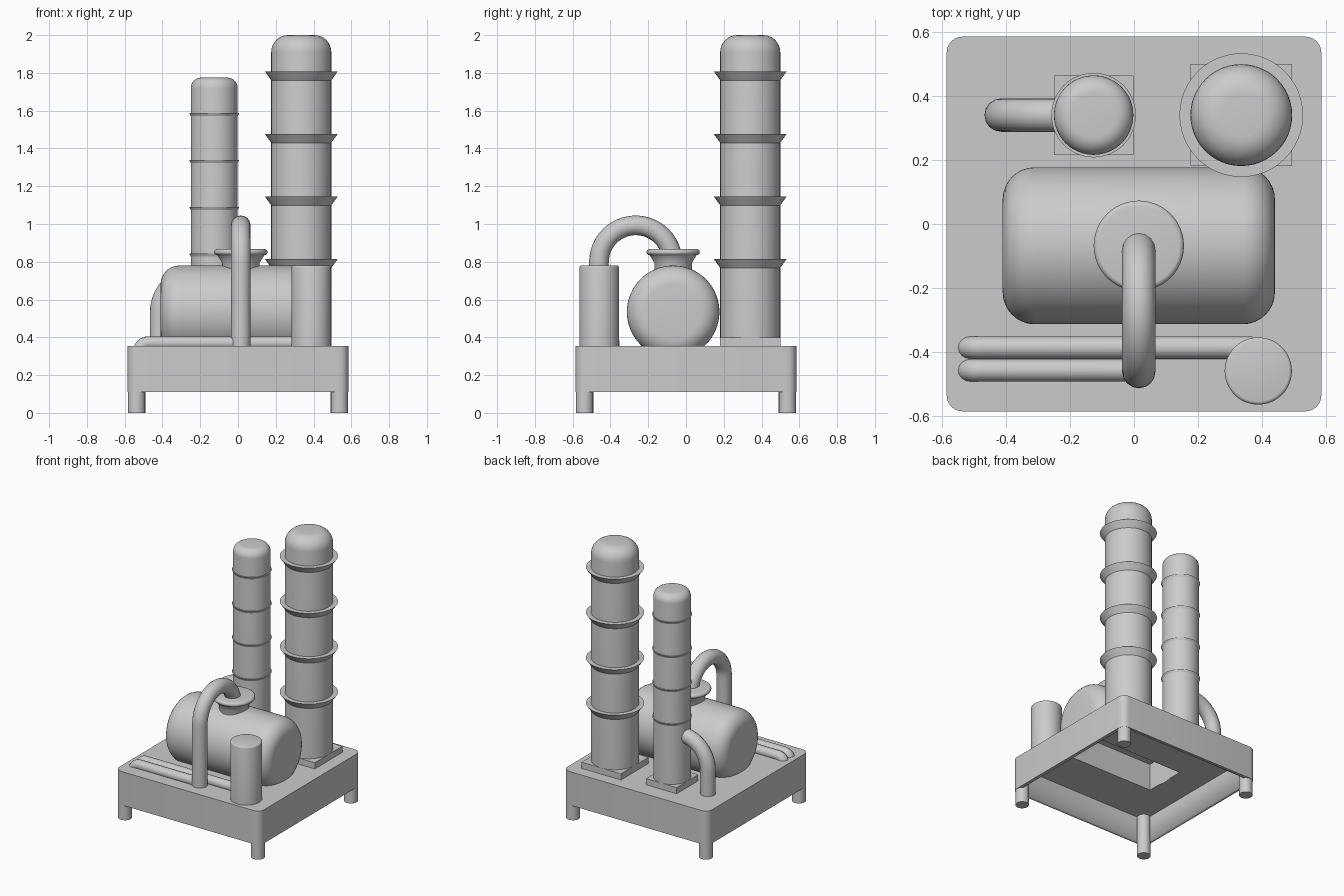
import bpy, bmesh, math
from mathutils import Matrix, Vector

if "Cube" in bpy.data.objects:
    bpy.data.objects.remove(bpy.data.objects["Cube"])


def finish(name, bm, smooth=True):
    bmesh.ops.recalc_face_normals(bm, faces=bm.faces)
    me = bpy.data.meshes.new(name)
    bm.to_mesh(me)
    bm.free()
    ob = bpy.data.objects.new(name, me)
    bpy.context.collection.objects.link(ob)
    if smooth:
        bpy.ops.object.select_all(action='DESELECT')
        ob.select_set(True)
        bpy.context.view_layer.objects.active = ob
        bpy.ops.object.shade_smooth_by_angle(angle=math.radians(35))
    return ob


def box(name, x, y, z, corner=0.0):
    bm = bmesh.new()
    bmesh.ops.create_cube(bm, size=1)
    for v in bm.verts:
        v.co = Vector([(a + b) / 2 + c * (b - a) for (a, b), c in zip((x, y, z), v.co)])
    if corner:
        edges = [e for e in bm.edges if abs(e.verts[0].co.z - e.verts[1].co.z) > 1e-4]
        bmesh.ops.bevel(bm, geom=edges, offset=corner, segments=6, profile=0.5, affect='EDGES')
    return finish(name, bm, smooth=corner > 0)


def arc(cx, cz, r, a0, a1, n=8):
    return [(cx + r * math.cos(math.radians(a0 + (a1 - a0) * i / n)),
             cz + r * math.sin(math.radians(a0 + (a1 - a0) * i / n))) for i in range(n + 1)]


def lathe(name, profile, loc, axis='Z', steps=48):
    # spin a closed-off (radius, height) profile round z, then lay along x if asked
    bm = bmesh.new()
    pts = [(0, profile[0][1])] + profile + [(0, profile[-1][1])]
    vs = [bm.verts.new((r, 0, z)) for r, z in pts]
    es = [bm.edges.new(p) for p in zip(vs, vs[1:])]
    bmesh.ops.spin(bm, geom=vs + es, cent=(0, 0, 0), axis=(0, 0, 1),
                   angle=2 * math.pi, steps=steps)
    bmesh.ops.remove_doubles(bm, verts=bm.verts, dist=1e-5)
    if axis == 'X':
        bm.transform(Matrix.Rotation(math.pi / 2, 4, 'Y'))
    bm.transform(Matrix.Translation(loc))
    return finish(name, bm)


def pipe(name, pts, r):
    cu = bpy.data.curves.new(name, 'CURVE')
    cu.dimensions = '3D'
    cu.bevel_depth = r
    cu.bevel_resolution = 6
    cu.use_fill_caps = True
    sp = cu.splines.new('POLY')
    sp.points.add(len(pts) - 1)
    for p, co in zip(sp.points, pts):
        p.co = (*co, 1)
    sp.use_smooth = True
    ob = bpy.data.objects.new(name, cu)
    bpy.context.collection.objects.link(ob)


def cut(ob, cutter):
    m = ob.modifiers.new('cut', 'BOOLEAN')
    m.operation = 'DIFFERENCE'
    m.solver = 'EXACT'
    m.object = cutter
    cutter.hide_render = True
    cutter.hide_viewport = False
    cutter.display_type = 'WIRE'


FLOOR = 0.355

# Hollow platform, open underneath, with a recess below the tank
platform = box('platform', (-.585, .585), (-.585, .585), (.11, FLOOR), corner=.05)
cavity = box('cavity_cutter', (-.56, .56), (-.56, .56), (0, .30), corner=.03)
recess = box('recess_cutter', (-.33, .36), (-.225, .085), (.25, .50))
cut(platform, cavity)
cut(platform, recess)

# Legs
for i, (sx, sy) in enumerate([(-1, -1), (1, -1), (1, 1), (-1, 1)]):
    lathe(f'leg_{i + 1}', [(.046, 0), (.046, .30)], (sx * .537, sy * .537, 0), steps=24)

# Horizontal tank with rounded ends
tank = lathe('tank', arc(.145, -.325, .10, -90, 0) + arc(.145, .325, .10, 0, 90),
             (.015, -.068, .535), axis='X', steps=64)
cut(tank, recess)

# Flanged hatch on the tank
lathe('tank_hatch', [(.10, .70), (.10, .795), (.122, .832)] + arc(.125, .851, .016, -90, 90),
      (.015, -.068, 0))


# Towers: plinth, column with rounded top, flared rings
def tower(name, x, y, r, top, dome, ring_r, ring_h, ring_tops):
    box(name + '_plinth', (x - r, x + r), (y - r, y + r), (FLOOR - .01, .40))
    lathe(name + '_column', [(r, .36)] + arc(r - dome, top - dome, dome, 0, 90), (x, y, 0))
    for i, z in enumerate(ring_tops):
        lathe(f'{name}_ring_{i + 1}', [(r - .002, z - ring_h), (ring_r, z), (r - .01, z)], (x, y, 0))


tower('large_tower', .335, .34, .159, 2.0, .09, .193, .05,
      [.815 + .331 * i for i in range(4)])
tower('small_tower', -.126, .34, .124, 1.775, .055, .132, .02,
      [.843 + .248 * i for i in range(4)])

# Upright drum at the front
lathe('front_drum', [(.105, .345)] + arc(.095, .77, .01, 0, 90, 3), (.388, -.459, 0))

# Arched pipe from hatch to platform
pipe('arch_pipe', [(.015, -.46, .34)]
     + [(.015, y, z) for y, z in arc(-.266, .798, .195, 180, 0, 24)], .052)

# Elbow pipe from small tower to platform
pipe('elbow_pipe', [(-.415, .34, .34)]
     + [(x, .34, z) for x, z in arc(-.215, .53, .20, 180, 90, 16)] + [(-.15, .34, .73)], .052)

# Two low pipes along the front, bending down at the left
for name, y, end in [('inner_floor_pipe', -.386, .37), ('outer_floor_pipe', -.457, .015)]:
    pipe(name, [(-.52, y, .315)]
         + [(x, y, z) for x, z in arc(-.475, .325, .045, 180, 90, 8)] + [(end, y, .37)], .035)
